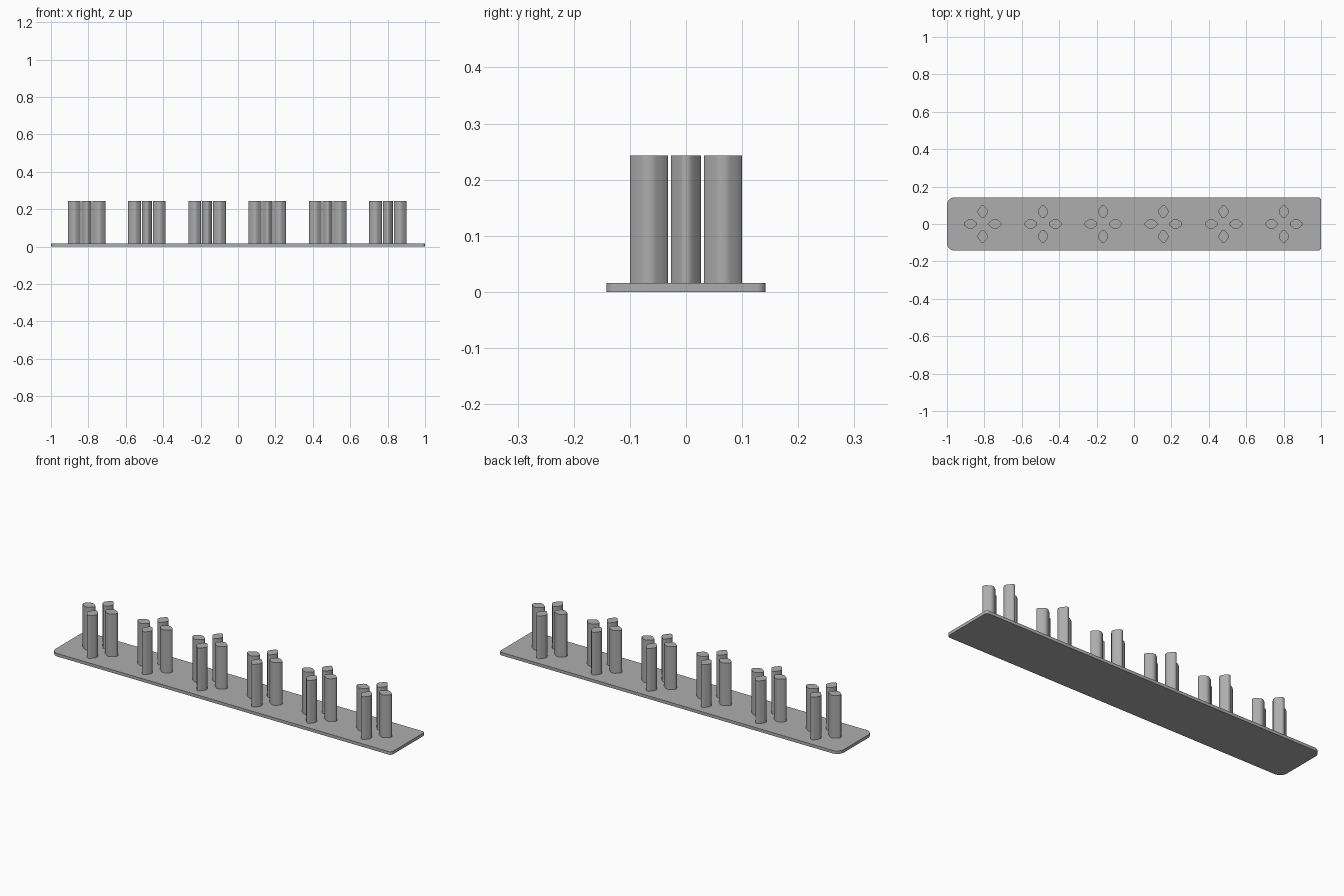
import bpy, bmesh, math

if "Cube" in bpy.data.objects:
    bpy.data.objects.remove(bpy.data.objects["Cube"])

# Single grey material
GREY = (0.42, 0.42, 0.42, 1)
grey = bpy.data.materials.new("plain grey")
grey.use_nodes = True
grey.diffuse_color = GREY
grey.node_tree.nodes["Principled BSDF"].inputs["Base Color"].default_value = GREY


def prism(name, outline, bottom, top):
    """Extrude a closed outline upward into a solid."""
    bm = bmesh.new()
    face = bm.faces.new([bm.verts.new((x, y, bottom)) for x, y in outline])
    side = bmesh.ops.extrude_face_region(bm, geom=[face])
    verts = [v for v in side["geom"] if isinstance(v, bmesh.types.BMVert)]
    bmesh.ops.translate(bm, verts=verts, vec=(0, 0, top - bottom))
    bmesh.ops.recalc_face_normals(bm, faces=bm.faces)
    mesh = bpy.data.meshes.new(name)
    bm.to_mesh(mesh)
    bm.free()
    mesh.materials.append(grey)
    obj = bpy.data.objects.new(name, mesh)
    bpy.context.collection.objects.link(obj)
    bpy.ops.object.select_all(action="DESELECT")
    bpy.context.view_layer.objects.active = obj
    obj.select_set(True)
    bpy.ops.object.shade_smooth_by_angle(angle=math.radians(35))
    return obj


# Base plate, with larger rounded corners at the right end
HALF_Y, THICK = 0.142, 0.016
outline = []
for sx, sy, start, r in ((1, 1, 0, 0.016), (-1, 1, 90, 0.04),
                         (-1, -1, 180, 0.04), (1, -1, 270, 0.016)):
    for i in range(9):
        a = math.radians(start + i * 90 / 8)
        outline.append((sx * (1 - r) + r * math.cos(a),
                        sy * (HALF_Y - r) + r * math.sin(a)))
prism("base_plate", outline, 0, THICK)

# Peg cross-section: one quarter of a softened diamond, mirrored four ways
quarter = [(0.034, 0.004), (0.031, 0.009), (0.022, 0.016),
           (0.013, 0.023), (0.008, 0.026), (0.003, 0.027)]
half = quarter + [(-x, y) for x, y in reversed(quarter)]
section = half + [(-x, -y) for x, y in half]

# Six clusters of four pegs, each peg's long axis pointing at the cluster centre
OFFSET, TOP = 0.066, 0.243
for n in range(6):
    cx = -0.809 + n * 0.322
    for k, side in enumerate(("left", "back", "right", "front")):
        c, s = math.cos(k * math.pi / 2), math.sin(k * math.pi / 2)
        pts = [(cx + c * (x + OFFSET) - s * y, s * (x + OFFSET) + c * y)
               for x, y in section]
        prism(f"peg_{n + 1}_{side}", pts, THICK, TOP)
